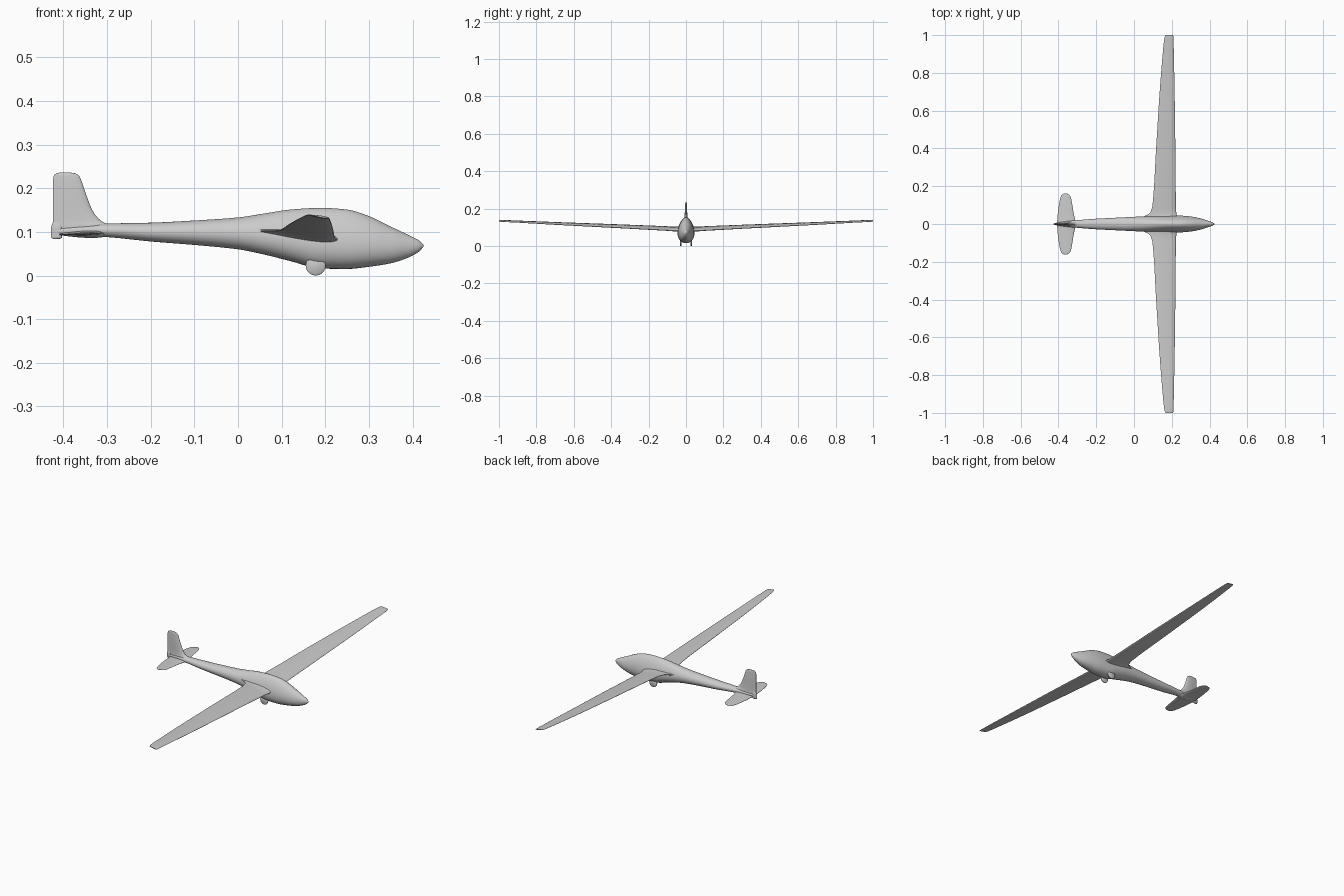
import bpy, bmesh, math

if "Cube" in bpy.data.objects:
    bpy.data.objects.remove(bpy.data.objects["Cube"])


def spline(rows, steps):
    """Smoothly resample rows of numbers; the first column is the position."""
    def slope(i, k):
        if i in (0, len(rows) - 1):
            a, b = (0, 1) if i == 0 else (-2, -1)
            return (rows[b][k] - rows[a][k]) / (rows[b][0] - rows[a][0])
        d0 = (rows[i][k] - rows[i-1][k]) / (rows[i][0] - rows[i-1][0])
        d1 = (rows[i+1][k] - rows[i][k]) / (rows[i+1][0] - rows[i][0])
        return 2 * d0 * d1 / (d0 + d1) if d0 * d1 > 0 else 0
    out = []
    for i in range(len(rows) - 1):
        h = rows[i+1][0] - rows[i][0]
        for s in range(steps):
            t = s / steps
            row = [rows[i][0] + h * t]
            for k in range(1, len(rows[i])):
                row.append((2*t**3 - 3*t**2 + 1) * rows[i][k] + (3*t**2 - 2*t**3) * rows[i+1][k]
                           + h * ((t**3 - 2*t**2 + t) * slope(i, k) + (t**3 - t**2) * slope(i+1, k)))
            out.append(row)
    return out + [list(rows[-1])]


def loft(name, rings, angle=40):
    bm = bmesh.new()
    vs = [[bm.verts.new(p) for p in r] for r in rings]
    n = len(rings[0])
    for a, b in zip(vs, vs[1:]):
        for i in range(n):
            bm.faces.new((a[i], a[(i+1) % n], b[(i+1) % n], b[i]))
    bm.faces.new(vs[0])
    bm.faces.new(vs[-1])
    bmesh.ops.recalc_face_normals(bm, faces=bm.faces)
    me = bpy.data.meshes.new(name)
    bm.to_mesh(me)
    bm.free()
    ob = bpy.data.objects.new(name, me)
    bpy.context.collection.objects.link(ob)
    bpy.context.view_layer.objects.active = ob
    bpy.ops.object.select_all(action='DESELECT')
    ob.select_set(True)
    bpy.ops.object.shade_smooth_by_angle(angle=math.radians(angle))
    return ob


def airfoil(n=12):
    """Closed loop of (chord fraction, half thickness) points."""
    us = [(1 - math.cos(math.pi * i / n)) / 2 for i in range(n + 1)]
    f = lambda u: 5 * (.2969*u**.5 - .126*u - .3516*u*u + .2843*u**3 - .1015*u**4) + .06 * u
    return [(u, f(u)) for u in us] + [(u, -f(u)) for u in us[:0:-1]]


FOIL = airfoil()


def surface(name, rows, steps=5, upright=False):
    """Rows: span, leading x, trailing x, thickness[, leading z, trailing z]."""
    rings = []
    for r in spline(rows, steps):
        s, le, te, th = r[:4]
        ring = []
        for u, t in FOIL:
            x = le + (te - le) * u
            if upright:
                ring.append((x, t * th, s))
            else:
                ring.append((x, s, r[4] + (r[5] - r[4]) * u + t * th))
        rings.append(ring)
    return loft(name, rings)


# Fuselage: x, top z, bottom z, half width, egg-shape factor
body = [(-.415, .108, .094, .006, 0), (-.36, .115, .091, .014, 0), (-.3, .119, .088, .020, 0),
        (-.2, .121, .078, .028, 0), (-.1, .126, .070, .033, 0), (0, .133, .060, .038, .05),
        (.06, .142, .048, .041, .12), (.12, .151, .033, .043, .2), (.19, .155, .016, .044, .25),
        (.25, .151, .015, .043, .25), (.3, .136, .020, .039, .2), (.35, .112, .028, .030, .12),
        (.39, .093, .041, .018, .05), (.415, .080, .055, .009, 0), (.425, .070, .066, .002, 0)]
rings = []
for x, top, bot, w, k in spline(body, 5):
    ring = []
    for i in range(40):
        a = 2 * math.pi * i / 40
        c = math.cos(a)
        ring.append((x, w * math.sin(a) * (1 - k * c), (top + bot) / 2 + (top - bot) / 2 * c))
    rings.append(ring)
loft("fuselage", rings, 60)

# Main wing with filleted root, tapered and raised towards the tips
half_wing = [(.028, .250, .0, .036, .090, .102), (.042, .229, .055, .022, .083, .103),
             (.06, .224, .085, .017, .083, .103), (.1, .222, .098, .014, .085, .105),
             (.4, .219, .117, .012, .101, .117), (.7, .215, .136, .009, .116, .128),
             (.9, .211, .152, .007, .127, .136), (.985, .209, .161, .006, .131, .139),
             (1.0, .207, .167, .004, .132, .139)]
for side, label in ((1, "left"), (-1, "right")):
    rows = [(r[0] * side,) + r[1:] for r in half_wing]
    surface(label + "_wing", rows if side > 0 else rows[::-1])

# Tailplane with rounded tips
half_tail = [(0, -.295, -.410, .018), (.022, -.311, -.406, .012), (.06, -.320, -.403, .009),
             (.11, -.328, -.396, .007), (.14, -.334, -.389, .006), (.155, -.343, -.382, .004),
             (.161, -.355, -.371, .002)]
rows = [(-r[0],) + r[1:] for r in half_tail[:0:-1]] + half_tail
surface("tailplane", [r + (.096, .094) for r in rows])

# Fin blending into the boom
surface("fin", [(.098, -.26, -.423, .026), (.115, -.290, -.424, .022), (.124, -.312, -.424, .018),
                (.145, -.331, -.424, .015), (.18, -.346, -.424, .013), (.215, -.358, -.424, .010),
                (.228, -.364, -.422, .008), (.234, -.373, -.416, .005), (.236, -.385, -.407, .002)],
        upright=True)

# Rudder foot at the very end of the boom
surface("rudder_foot", [(.084, -.408, -.424, .006), (.087, -.403, -.428, .011),
                        (.11, -.402, -.428, .012), (.122, -.404, -.424, .008)], upright=True)

# Landing gear doors: thin rounded discs on both sides of the belly
for side, label in ((1, "left"), (-1, "right")):
    rings = []
    for off, r in ((-.005, .019), (-.003, .023), (.001, .023), (.004, .019)):
        rings.append([(.178 + r * math.cos(math.tau * i / 24), side * (.029 + off),
                       .023 + r * math.sin(math.tau * i / 24)) for i in range(24)])
    loft(label + "_gear_door", rings)
